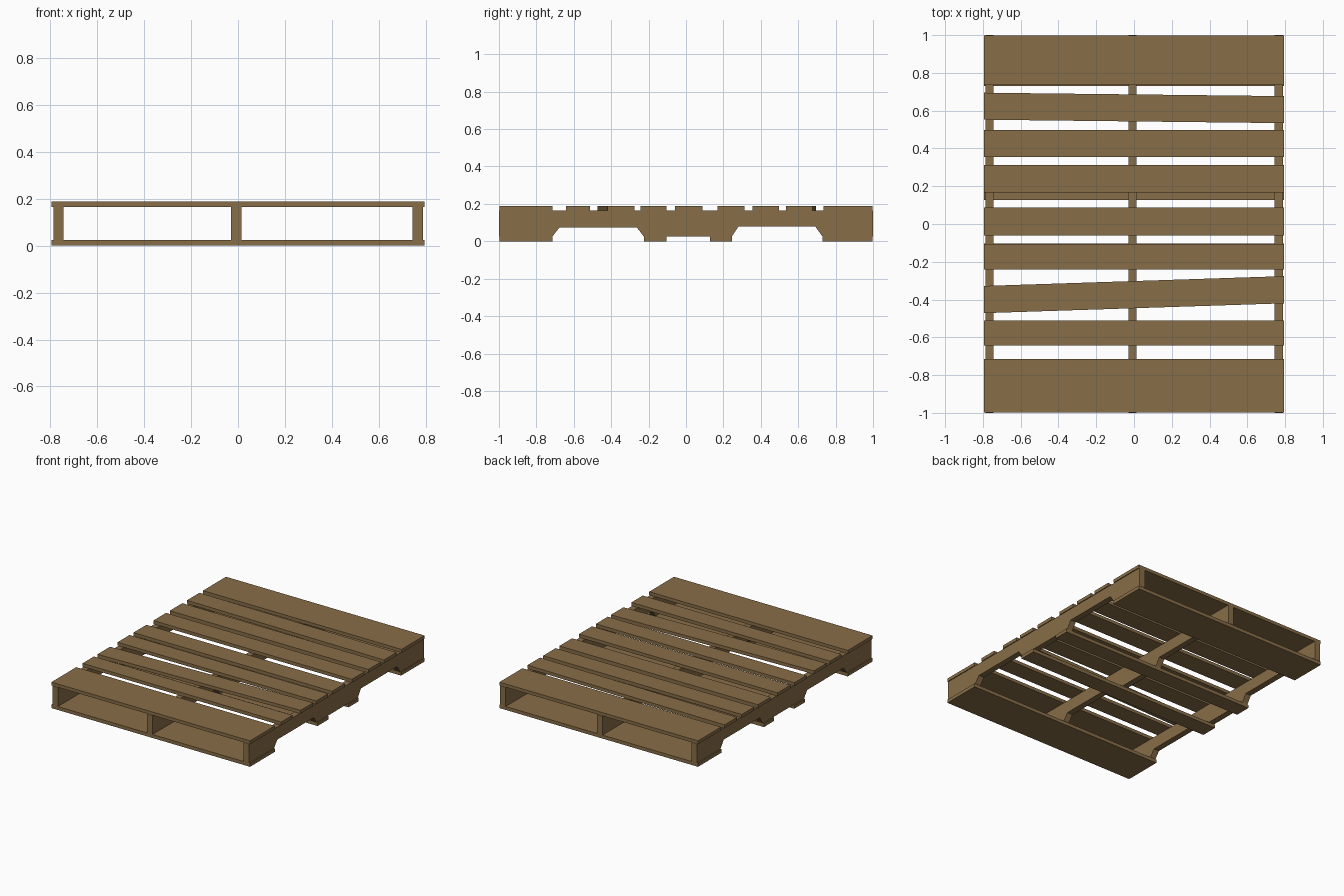
import bpy
import bmesh
from mathutils import Vector

cube = bpy.data.objects.get("Cube")
if cube:
    bpy.data.objects.remove(cube)

wood = bpy.data.materials.new("weathered_brown_wood")
wood.use_nodes = True
color = (0.25, 0.155, 0.065, 1)
wood.diffuse_color = color
wood.node_tree.nodes["Principled BSDF"].inputs["Base Color"].default_value = color

HALF = 0.795                  # half the board length
LOW, HIGH, TOP = 0.025, 0.164, 0.188


def prism(name, outline, offset):
    """Extrude a flat outline along an offset into a solid part."""
    bm = bmesh.new()
    face = bm.faces.new([bm.verts.new(p) for p in outline])
    grown = bmesh.ops.extrude_face_region(bm, geom=[face], use_keep_orig=True)
    verts = [g for g in grown["geom"] if isinstance(g, bmesh.types.BMVert)]
    bmesh.ops.translate(bm, verts=verts, vec=Vector(offset))
    bmesh.ops.recalc_face_normals(bm, faces=bm.faces)
    mesh = bpy.data.meshes.new(name)
    bm.to_mesh(mesh)
    bm.free()
    mesh.materials.append(wood)
    obj = bpy.data.objects.new(name, mesh)
    bpy.context.scene.collection.objects.link(obj)
    return obj


def board(name, y0, y1, z0, z1, skew=0):
    """Board along x; skew shifts its right-hand end along y."""
    prism(name, [(-HALF, y0, z0), (HALF, y0 + skew, z0),
                 (HALF, y1 + skew, z0), (-HALF, y1, z0)], (0, 0, z1 - z0))


# Deck boards, front to back, two of them nailed on crooked
deck = [(-0.998, -0.715, 0), (-0.64 + -0.125 + 0.253 - 0.13, -0.512, 0), (-0.472, -0.328, 0.052),
        (-0.242, -0.105, 0), (-0.06, 0.088, 0), (0.168, 0.313, 0),
        (0.355, 0.498, 0), (0.552, 0.695, -0.018), (0.735, 0.998, 0)]
for i, (y0, y1, skew) in enumerate(deck):
    board(f"deck_board_{i + 1}", y0, y1, HIGH, TOP, skew)

# Bottom boards
for i, (y0, y1) in enumerate([(-0.998, -0.715), (-0.225, -0.103),
                              (0.128, 0.245), (0.73, 0.998)]):
    board(f"bottom_board_{i + 1}", y0, y1, 0, LOW)

# Stringers with two chamfered fork notches
profile = [(-1, HIGH), (-1, LOW),
           (-0.715, LOW), (-0.677, 0.073), (-0.262, 0.073), (-0.225, LOW),
           (0.245, LOW), (0.28, 0.078), (0.692, 0.078), (0.73, LOW),
           (1, LOW), (1, HIGH)]
for name, x in (("right", -0.787), ("middle", -0.03), ("left", 0.745)):
    prism(f"{name}_stringer", [(x, y, z) for y, z in profile], (0.044, 0, 0))
